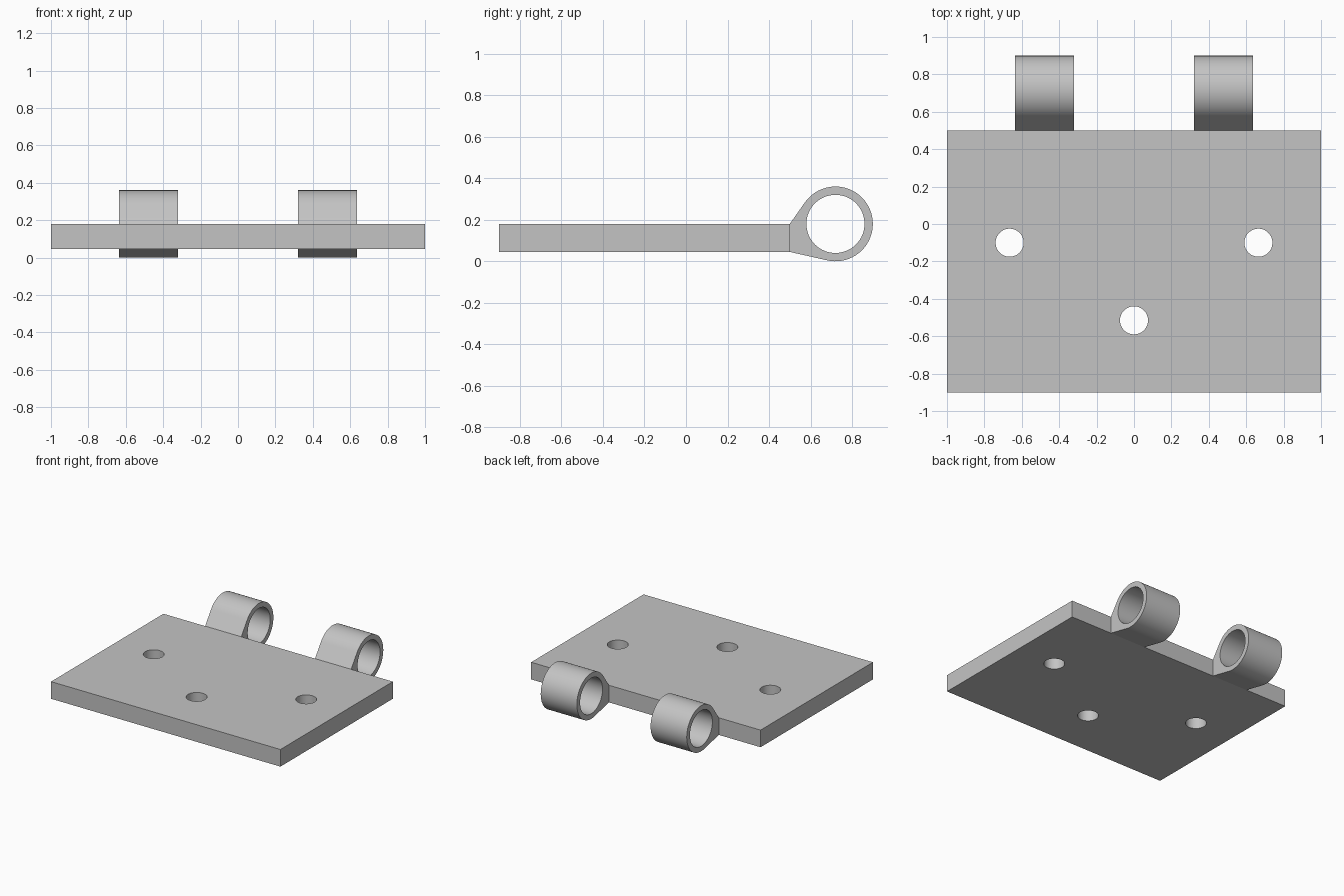
import bpy, bmesh
from math import sin, cos, acos, atan2, hypot, radians, tau
from mathutils import Matrix, Vector

cube = bpy.data.objects.get("Cube")
if cube:
    bpy.data.objects.remove(cube, do_unlink=True)

steel = bpy.data.materials.new("grey_steel")
steel.use_nodes = True
steel.diffuse_color = (0.55, 0.55, 0.55, 1)
steel.node_tree.nodes["Principled BSDF"].inputs["Base Color"].default_value = steel.diffuse_color


def arc(cx, cy, r, start=0.0, end=tau, n=64):
    """Points on an arc; a full turn omits the repeated last point."""
    count = n if abs(end - start - tau) < 1e-6 else n + 1
    return [(cx + r * cos(start + (end - start) * i / n),
             cy + r * sin(start + (end - start) * i / n)) for i in range(count)]


def extruded(name, loops, depth, matrix):
    """Fill an outline with holes, extrude it and place it."""
    bm = bmesh.new()
    for loop in loops:
        verts = [bm.verts.new((x, y, 0)) for x, y in loop]
        for a, b in zip(verts, verts[1:] + verts[:1]):
            bm.edges.new((a, b))
    bmesh.ops.triangle_fill(bm, use_beauty=True, use_dissolve=False, edges=bm.edges[:])
    result = bmesh.ops.extrude_face_region(bm, geom=bm.faces[:], use_keep_orig=True)
    top = [g for g in result["geom"] if isinstance(g, bmesh.types.BMVert)]
    bmesh.ops.translate(bm, verts=top, vec=Vector((0, 0, depth)))
    bmesh.ops.transform(bm, matrix=matrix, verts=bm.verts[:])
    bmesh.ops.recalc_face_normals(bm, faces=bm.faces[:])
    mesh = bpy.data.meshes.new(name)
    bm.to_mesh(mesh)
    bm.free()
    mesh.materials.append(steel)
    obj = bpy.data.objects.new(name, mesh)
    bpy.context.collection.objects.link(obj)
    bpy.ops.object.select_all(action="DESELECT")
    obj.select_set(True)
    bpy.context.view_layer.objects.active = obj
    bpy.ops.object.shade_smooth_by_angle(angle=radians(30))
    return obj


# Mounting plate with three screw holes
front, back, bottom, top = -0.9, 0.5, 0.045, 0.18
outline = [(-1, front), (1, front), (1, back), (-1, back)]
holes = [arc(x, y, 0.075) for x, y in ((-0.665, -0.1), (0.665, -0.1), (0, -0.515))]
extruded("hinge_plate", [outline] + holes, top - bottom, Matrix.Translation((0, 0, bottom)))

# Knuckle profile in y and z: a ring with tangent webs to the plate edge
cy, cz, outer, inner = 0.72, 0.18, 0.18, 0.14


def tangent(y, z, side):
    """Angle on the ring where a line from the given point touches it."""
    dy, dz = y - cy, z - cz
    return atan2(dz, dy) % tau + side * acos(min(1, outer / hypot(dy, dz)))


upper, lower = tangent(back, top, -1), tangent(back, bottom, 1)
knuckle = arc(cy, cz, outer, lower - tau, upper) + [(back, top), (back, bottom)]
bore = arc(cy, cz, inner)

# Profile axes (y, z) extruded along x
along_x = Matrix(((0, 0, 1, 0), (1, 0, 0, 0), (0, 1, 0, 0), (0, 0, 0, 1)))
width = 0.315
for name, x in (("left_knuckle", 0.479), ("right_knuckle", -0.479)):
    extruded(name, [knuckle, bore], width, Matrix.Translation((x - width / 2, 0, 0)) @ along_x)
